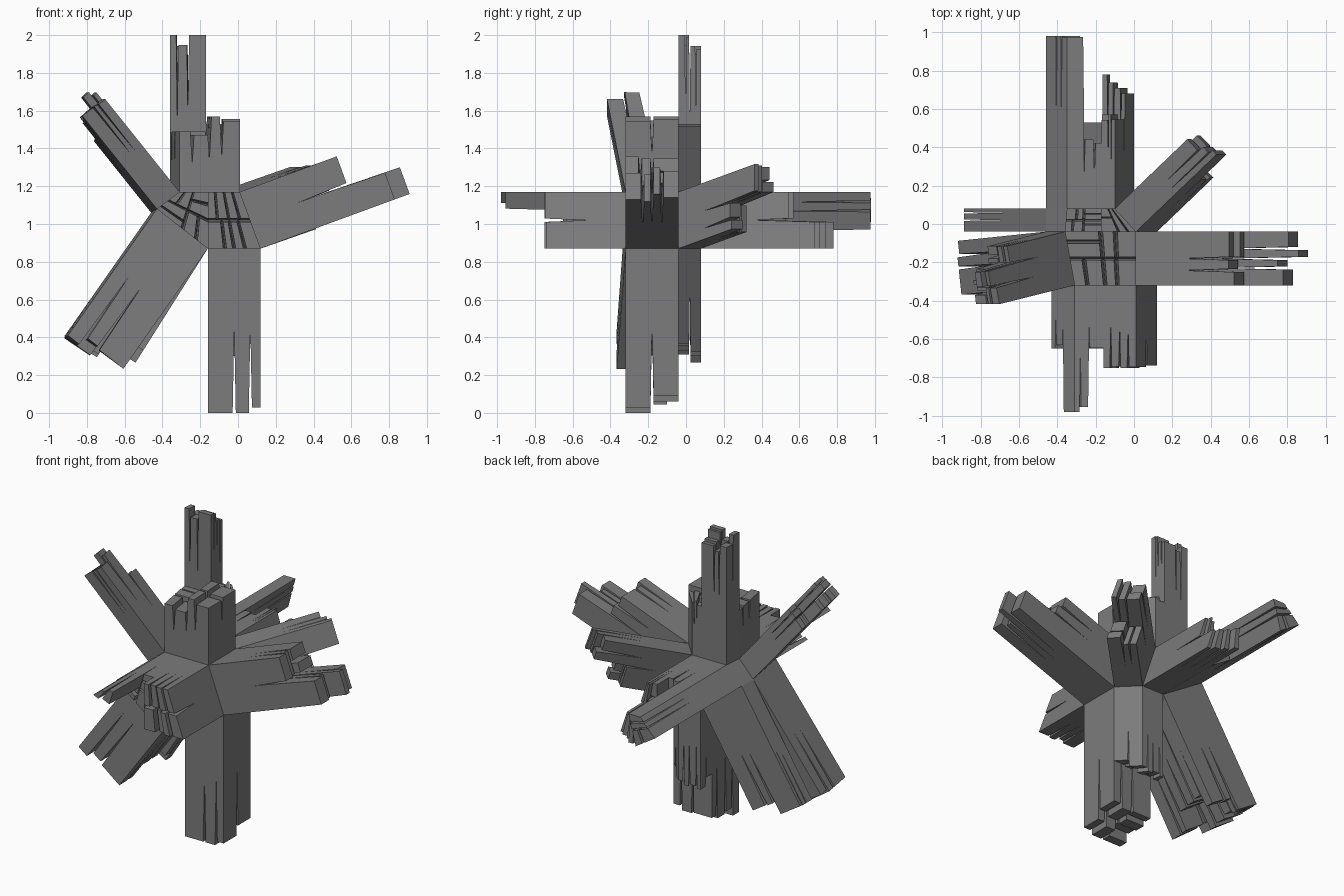
import bpy
import bmesh
import random
from mathutils import Vector

random.seed(4)

cube = bpy.data.objects.get("Cube")
if cube:
    bpy.data.objects.remove(cube)

stone = bpy.data.materials.new("dark_grey")
stone.use_nodes = True
stone.diffuse_color = (0.2, 0.2, 0.2, 1)
shader = stone.node_tree.nodes["Principled BSDF"]
shader.inputs["Base Color"].default_value = stone.diffuse_color

# Three cross-sections of the core share a top and a bottom height. Each runs:
# top outer, top middle, top inner, low inner, low outer, side corner
TOP, LOW = 1.17, 0.87
corners = {}


def section(names, y, across, side_height):
    heights = (TOP, TOP, TOP, LOW, LOW, side_height)
    for name, x, z in zip(names, across, heights):
        corners[name] = Vector((x, y, z))
    return [corners[name] for name in names]


front = section("ABCDEF", -0.32, (-0.31, -0.16, 0.01, 0.12, -0.16, -0.43), 1.08)
middle = section("GHIJKL", -0.04, (-0.36, -0.17, 0.01, 0.12, -0.16, -0.46), 1.06)
back = section("PQRSTU", 0.08, (-0.35, -0.17, -0.1, 0, -0.16, -0.46), 1.06)
centre = sum(corners.values(), Vector()) / len(corners)


def finish(name, bm):
    bmesh.ops.recalc_face_normals(bm, faces=bm.faces)
    mesh = bpy.data.meshes.new(name)
    bm.to_mesh(mesh)
    bm.free()
    mesh.materials.append(stone)
    obj = bpy.data.objects.new(name, mesh)
    bpy.context.collection.objects.link(obj)


def loft(bm, rings):
    """Closed prism through a list of point rings."""
    loops = [[bm.verts.new(point) for point in ring] for ring in rings]
    count = len(loops[0])
    for low, high in zip(loops, loops[1:]):
        for i in range(count):
            j = (i + 1) % count
            bm.faces.new((low[i], low[j], high[j], high[i]))
    bm.faces.new(loops[0])
    bm.faces.new(loops[-1])


def outward(quad):
    """Normal of a core face, pointing away from the core."""
    p, q, r, s = quad
    normal = (r - p).cross(s - q).normalized()
    middle_point = (p + q + r + s) / len(quad)
    return normal if normal.dot(middle_point - centre) > 0 else -normal


def halves(u, v, width, height, length):
    """Split one cell into two splinters of slightly different length."""
    cut = random.uniform(0.35, 0.65)
    shorter = length * random.uniform(0.93, 1)
    if random.random() < 0.5:
        return ((u, u + width * cut, v, v + height, length),
                (u + width * cut, u + width, v, v + height, shorter))
    return ((u, u + width, v, v + height * cut, length),
            (u, u + width, v + height * cut, v + height, shorter))


def arm(name, names, reach, rows, direction=None):
    """Bundle of splinters on a core face; rows hold fractions of the reach."""
    quad = [corners[letter] for letter in names]
    p, q, r, s = quad
    axis = Vector(direction).normalized() if direction else outward(quad)
    bm = bmesh.new()

    def at(u, v):
        return p.lerp(q, u).lerp(s.lerp(r, u), v)

    def inset(t, gap):
        # Outer sides stay straight, only the fissures open up
        return t + gap if 0.01 < t < 0.99 else t

    height = 1 / len(rows)
    for row, fractions in enumerate(rows):
        width = 1 / len(fractions)
        for column, fraction in enumerate(fractions):
            cell = (column * width, row * height, width, height, reach * fraction)
            for left, right, low, high, length in halves(*cell):
                rings = []
                for part, gap in ((0, 0), (0.5, 0), (1, 0.03)):
                    a, b = inset(left, gap), inset(right, -gap)
                    c, d = inset(low, gap), inset(high, -gap)
                    rings.append([at(u, v) + axis * length * part
                                  for u, v in ((a, c), (b, c), (b, d), (a, d))])
                loft(bm, rings)
    finish(name, bm)


# Faceted core
core = bmesh.new()
loft(core, [front, middle, back])
finish("core", core)

# Upright arms
arm("top_front_arm", "ACIG", 0.4, [[0.8, 1], [0.8, 1]])
arm("top_tall_arm", "GHQP", 0.83, [[1, 1], [0.93, 0.93]])
arm("top_back_arm", "HIRQ", 0.36, [[1, 1]])

# Downward arms
arm("bottom_front_arm", "EDJK", 0.87, [[1, 1], [0.95, 0.93]])
arm("bottom_back_arm", "KJST", 0.57, [[0.9, 0.9], [1, 1]])

# Forward arms
arm("front_left_arm", "EDCB", 0.43, [[1, 1], [1, 1]])
arm("front_right_arm", "FEBA", 0.66, [[0.5, 0.5], [1, 0.5]])

# Rearward arms
arm("back_right_arm", "UTQP", 0.9, [[1, 0.5], [1, 0.4]])
arm("back_left_arm", "TSRQ", 0.7, [[1, 0.9], [0.7, 0.7]])

# Slanted side arms
arm("left_arm", "DJIC", 0.84, [[0.9, 1], [0.65, 0.65]])
arm("rear_left_arm", "JSRI", 0.6, [[0.7, 0.6], [1, 0.95]])
arm("upper_right_arm", "FLGA", 0.71, [[0.9, 0.9, 0.7], [0.9, 1, 0.7]], (-4, -1, 5))
arm("lower_right_arm", "FEKL", 0.82, [[1, 0.95], [1, 0.8]])
arm("lower_rear_arm", "LKTU", 0.8, [[1, 0.8], [1, 0.9]])
